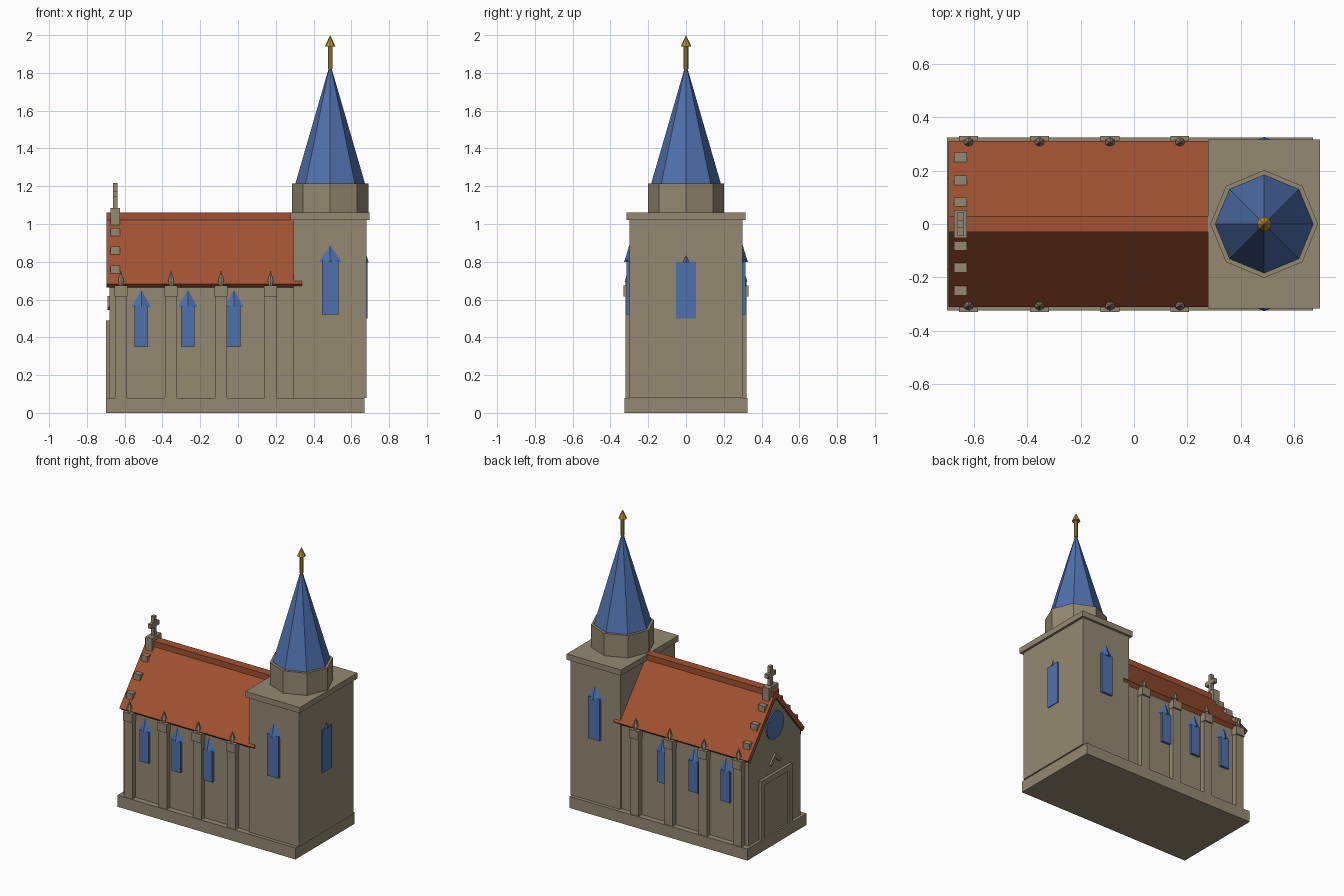
import bpy, bmesh, math
from mathutils import Matrix

if "Cube" in bpy.data.objects:
    bpy.data.objects.remove(bpy.data.objects["Cube"])


def material(name, rgb):
    m = bpy.data.materials.new(name)
    m.diffuse_color = (*rgb, 1)
    m.use_nodes = True
    m.node_tree.nodes["Principled BSDF"].inputs["Base Color"].default_value = m.diffuse_color
    return m


STONE = material("stone", (0.30, 0.25, 0.17))
TILE = material("red_tile", (0.36, 0.085, 0.032))
BLUE = material("blue", (0.078, 0.165, 0.42))
GOLD = material("gold", (0.50, 0.29, 0.03))


def finish(name, bm, mat):
    bmesh.ops.recalc_face_normals(bm, faces=bm.faces)
    me = bpy.data.meshes.new(name)
    bm.to_mesh(me)
    bm.free()
    me.materials.append(mat)
    ob = bpy.data.objects.new(name, me)
    bpy.context.collection.objects.link(ob)
    return ob


def box(name, x, y, z, mat):
    """Box from (min, max) ranges."""
    bm = bmesh.new()
    r = [tuple(sorted(v)) for v in (x, y, z)]
    mtx = Matrix.Translation([(a + b) / 2 for a, b in r]) @ Matrix.Diagonal([b - a for a, b in r] + [1])
    bmesh.ops.create_cube(bm, size=1, matrix=mtx)
    return finish(name, bm, mat)


def cone(name, x, y, z0, z1, r0, r1, n, mat, sx=1, sy=1, turn=0):
    bm = bmesh.new()
    mtx = (Matrix.Translation((x, y, (z0 + z1) / 2)) @ Matrix.Diagonal((sx, sy, 1, 1))
           @ Matrix.Rotation(turn, 4, 'Z'))
    bmesh.ops.create_cone(bm, cap_ends=True, segments=n, radius1=r0, radius2=r1,
                          depth=z1 - z0, matrix=mtx)
    return finish(name, bm, mat)


def prism(name, profile, x0, x1, mat):
    """Extrude a (y, z) profile along x."""
    bm = bmesh.new()
    f = bm.faces.new([bm.verts.new((x0, y, z)) for y, z in profile])
    g = bmesh.ops.extrude_face_region(bm, geom=[f])
    bmesh.ops.translate(bm, vec=(x1 - x0, 0, 0),
                        verts=[v for v in g["geom"] if isinstance(v, bmesh.types.BMVert)])
    return finish(name, bm, mat)


# Plinth, nave with gable, tower
box("plinth", (-0.70, 0.67), (-0.325, 0.325), (0, 0.08), STONE)
prism("nave", [(-0.285, 0.08), (0.285, 0.08), (0.285, 0.667), (0, 1.009), (-0.285, 0.667)],
      -0.68, 0.32, STONE)
box("tower", (0.295, 0.68), (-0.30, 0.30), (0.08, 1.02), STONE)
box("tower_cornice", (0.278, 0.697), (-0.316, 0.316), (1.02, 1.06), STONE)

# Spire on its drum, with gold finial
TX = 0.488
cone("spire_drum", TX, 0, 1.06, 1.215, 0.202, 0.202, 8, STONE)
cone("spire", TX, 0, 1.215, 1.85, 0.184, 0, 8, BLUE)
cone("finial_rod", TX, 0, 1.82, 1.95, 0.012, 0.012, 8, GOLD)
cone("finial_tip", TX, 0, 1.94, 2.0, 0.028, 0, 8, GOLD)

# Roof slabs and ridge
for s in (-1, 1):
    prism("roof_slope", [(0, 1.056), (s * 0.312, 0.683), (s * 0.289, 0.663), (0, 1.009)],
          -0.695, 0.34, TILE)
box("roof_ridge", (-0.695, 0.34), (-0.03, 0.03), (1.0, 1.06), TILE)

for s in (-1, 1):
    # Buttresses with caps and pinnacles
    for x in (-0.62, -0.354, -0.09, 0.172):
        box("buttress", (x - 0.032, x + 0.032), (s * 0.27, s * 0.32), (0.08, 0.62), STONE)
        w = 0.035
        box("buttress_cap", (x - w, x + w), (s * 0.27, s * 0.33), (0.615, 0.675), STONE)
        cone("pinnacle_neck", x, s * 0.306, 0.67, 0.70, 0.013, 0.013, 6, STONE)
        cone("pinnacle", x, s * 0.306, 0.695, 0.755, 0.019, 0, 6, STONE)
    # Nave lancet windows
    for x in (-0.512, -0.266, -0.022):
        box("nave_window", (x - 0.035, x + 0.035), (s * 0.28, s * 0.302), (0.35, 0.565), BLUE)
        cone("nave_window_head", x, s * 0.285, 0.56, 0.65, 0.053, 0, 4, BLUE, sy=0.45)
    # Tower side windows
    box("tower_window", (TX - 0.044, TX + 0.044), (s * 0.29, s * 0.315), (0.52, 0.81), BLUE)
    cone("tower_window_head", TX, s * 0.30, 0.80, 0.887, 0.06, 0, 4, BLUE, sy=0.45)
    # Crockets up the gable edge
    for y, z in ((0.25, 0.76), (0.164, 0.86), (0.082, 0.957)):
        box("crocket", (-0.675, -0.625), (s * y - 0.018, s * y + 0.018), (z - 0.021, z + 0.021), STONE)

# Tower end window
box("tower_end_window", (0.67, 0.686), (-0.052, 0.052), (0.50, 0.80), BLUE)
cone("tower_end_window_head", 0.665, 0, 0.795, 0.878, 0.042, 0, 4, BLUE, sx=0.65)

# Cross on the gable
box("cross_base", (-0.675, -0.625), (-0.052, 0.052), (0.99, 1.085), STONE)
box("cross_post", (-0.661, -0.637), (-0.014, 0.014), (1.08, 1.218), STONE)
box("cross_arm", (-0.661, -0.637), (-0.045, 0.045), (1.145, 1.175), STONE)

# Door surround, door, pointed hood and round window on the gable end
for s in (-1, 1):
    box("door_jamb", (-0.70, -0.67), (s * 0.13, s * 0.17), (0.08, 0.49), STONE)
    prism("door_hood", [(0, 0.62), (s * 0.06, 0.56), (s * 0.045, 0.545), (0, 0.59)],
          -0.692, -0.67, STONE)
box("door_lintel", (-0.70, -0.67), (-0.17, 0.17), (0.45, 0.49), STONE)
box("door", (-0.688, -0.67), (-0.13, 0.13), (0.08, 0.45), STONE)
rose = [(0.095 * math.cos(i * math.tau / 16), 0.815 + 0.095 * math.sin(i * math.tau / 16))
        for i in range(16)]
prism("rose_window", rose, -0.689, -0.675, BLUE)
